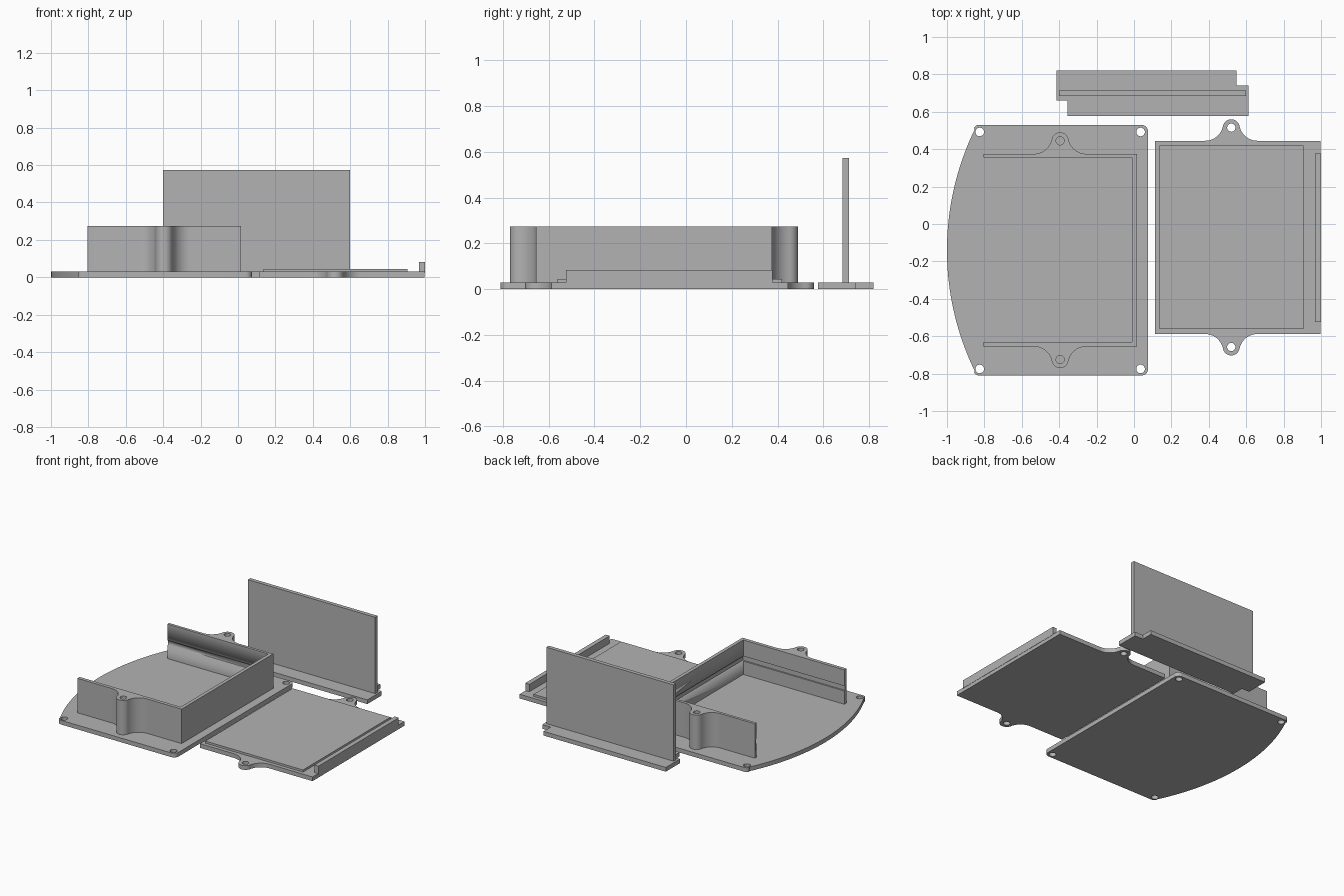
import bpy
import bmesh
from math import sin, cos, pi, atan2, hypot, asin, radians

if "Cube" in bpy.data.objects:
    bpy.data.objects.remove(bpy.data.objects["Cube"])

grey = bpy.data.materials.new("plain grey")
grey.use_nodes = True
grey.diffuse_color = (0.45, 0.45, 0.45, 1)
grey.node_tree.nodes["Principled BSDF"].inputs["Base Color"].default_value = (0.45, 0.45, 0.45, 1)

BASE = 0.03          # thickness of all flat plates
EAR_R, EAR_OUT, EAR_HALF = 0.045, 0.07, 0.14
HOLE_R = 0.022


def arc(cx, cy, r, a0, a1, n=12):
    return [(cx + r * cos(a0 + (a1 - a0) * i / n),
             cy + r * sin(a0 + (a1 - a0) * i / n)) for i in range(n + 1)]


def circle(cx, cy, r, n=32):
    return arc(cx, cy, r, 0, 2 * pi, n)[:-1]


def rect(x0, x1, y0, y1):
    return [(x0, y0), (x1, y0), (x1, y1), (x0, y1)]


def ear(cx, y, side):
    """Flared screw lug outline from -x to +x, standing on the line y."""
    r = ((EAR_HALF ** 2 + EAR_OUT ** 2 - EAR_R ** 2)
         / (2 * (EAR_R + EAR_OUT)))
    a = atan2(EAR_OUT - r, EAR_HALF)
    pts = arc(-EAR_HALF, r, r, -pi / 2, a)
    pts += arc(0, EAR_OUT, EAR_R, pi + a, -a, 24)[1:-1]
    pts += arc(EAR_HALF, r, r, pi - a, 3 * pi / 2)
    return [(cx + px, y + side * py) for px, py in pts]


def extrude(name, loops, z0, z1):
    """Solid from an outer loop and hole loops, between two heights."""
    curve = bpy.data.curves.new(name, "CURVE")
    curve.dimensions = "2D"
    curve.fill_mode = "BOTH"
    curve.extrude = (z1 - z0) / 2
    for loop in loops:
        spline = curve.splines.new("POLY")
        spline.points.add(len(loop) - 1)
        for point, (x, y) in zip(spline.points, loop):
            point.co = (x, y, (z0 + z1) / 2, 1)
        spline.use_cyclic_u = True
    temp = bpy.data.objects.new(name + " outline", curve)
    bpy.context.scene.collection.objects.link(temp)
    bpy.context.view_layer.update()
    mesh = bpy.data.meshes.new_from_object(
        temp.evaluated_get(bpy.context.evaluated_depsgraph_get()))
    bpy.data.objects.remove(temp)
    bm = bmesh.new()
    bm.from_mesh(mesh)
    for v in bm.verts:
        v.co.z = z0 if v.co.z < (z0 + z1) / 2 else z1
    bmesh.ops.remove_doubles(bm, verts=bm.verts, dist=0.0001)
    bmesh.ops.recalc_face_normals(bm, faces=bm.faces)
    bm.to_mesh(mesh)
    bm.free()
    mesh.name = name
    mesh.materials.clear()
    mesh.materials.append(grey)
    obj = bpy.data.objects.new(name, mesh)
    bpy.context.scene.collection.objects.link(obj)
    bpy.ops.object.select_all(action="DESELECT")
    obj.select_set(True)
    bpy.context.view_layer.objects.active = obj
    bpy.ops.object.shade_smooth_by_angle(angle=radians(30))
    return obj


# Mounting plate: bowed left edge, rounded corners, four screw holes
mid, top, low = -0.14, 0.53, -0.81
corner = 0.035
bow_r = 1.48
swing = asin(0.645 / bow_r)
outline = arc(0.075 - corner, low + corner, corner, -pi / 2, 0, 8)
outline += arc(0.075 - corner, top - corner, corner, 0, pi / 2, 8)
outline += arc(-0.828, top - 0.03, 0.03, pi / 2, pi - swing, 8)
outline += arc(-1 + bow_r, mid, bow_r, pi - swing, pi + swing, 48)
outline += arc(-0.828, low + 0.03, 0.03, pi + swing, 3 * pi / 2, 8)
holes = [circle(x, y, 0.023) for x in (-0.825, 0.035) for y in (-0.775, 0.492)]
extrude("mounting_plate", [outline] + holes, 0, BASE)

# Three-sided housing wall with a lug on each long side
ear_x = -0.395
wall = [(-0.805, -0.63), (-0.805, -0.655)]
wall += ear(ear_x, -0.655, -1) + [(0.015, -0.655), (0.015, 0.375)]
wall += ear(ear_x, 0.375, 1)[::-1] + [(-0.805, 0.375), (-0.805, 0.355)]
wall += [(-0.01, 0.355), (-0.01, -0.63)]
holes = [circle(ear_x, 0.375 + EAR_OUT, HOLE_R), circle(ear_x, -0.655 - EAR_OUT, HOLE_R)]
housing = extrude("housing_wall", [wall] + holes, BASE - 0.005, 0.275)

# Slot running round the inside of the wall
cutter = extrude("slot_cutter", [rect(-0.9, 0.0, -0.64, 0.365)], 0.125, 0.16)
cutter.hide_render = True
cutter.hide_viewport = True
slot = housing.modifiers.new("slot", "BOOLEAN")
slot.operation = "DIFFERENCE"
slot.solver = "EXACT"
slot.object = cutter

# Lid plate with a lug on each short side
ear_x = 0.52
lid = [(0.112, -0.588)] + ear(ear_x, -0.588, -1) + [(0.998, -0.588), (0.998, 0.445)]
lid += ear(ear_x, 0.445, 1)[::-1] + [(0.112, 0.445)]
holes = [circle(ear_x, 0.445 + EAR_OUT, HOLE_R), circle(ear_x, -0.588 - EAR_OUT, HOLE_R)]
extrude("lid_plate", [lid] + holes, 0, BASE)
extrude("lid_raised_panel", [rect(0.137, 0.905, -0.562, 0.42)], BASE - 0.005, 0.045)
extrude("lid_end_ridge", [rect(0.968, 1.0, -0.525, 0.378)], BASE - 0.005, 0.083)

# Upright end panel on a stepped foot
foot = [(-0.355, 0.578), (0.613, 0.578), (0.613, 0.74), (0.547, 0.74),
        (0.547, 0.82), (-0.415, 0.82), (-0.415, 0.66), (-0.355, 0.66)]
extrude("end_panel_foot", [foot], 0, BASE)
extrude("end_panel", [rect(-0.402, 0.6, 0.685, 0.713)], BASE - 0.005, 0.573)
